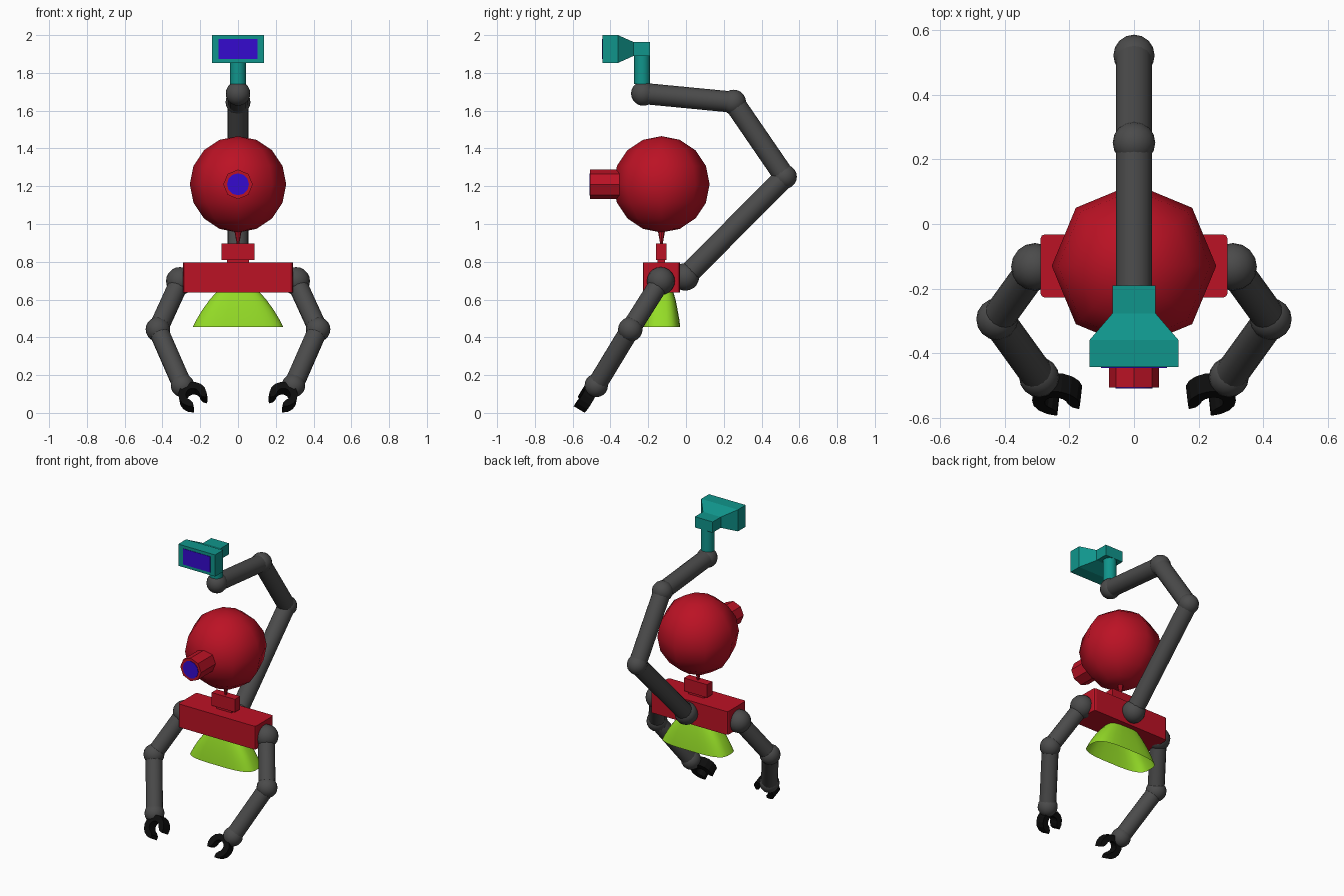
import bpy, bmesh, math
from mathutils import Vector, Matrix

if "Cube" in bpy.data.objects:
    bpy.data.objects.remove(bpy.data.objects["Cube"])

def mat(name, col):
    m = bpy.data.materials.new(name)
    m.diffuse_color = (*col, 1)
    m.use_nodes = True
    m.node_tree.nodes["Principled BSDF"].inputs["Base Color"].default_value = m.diffuse_color
    return m

RED = mat("red", (0.50, 0.006, 0.018))
TEAL = mat("teal", (0.005, 0.30, 0.26))
LIME = mat("lime", (0.30, 0.72, 0.02))
BLUE = mat("blue", (0.035, 0.003, 0.62))
DARK = mat("dark_grey", (0.07, 0.07, 0.07))
BLACK = mat("black", (0.004, 0.004, 0.004))

def finish(name, bm, m, angle=None):
    bmesh.ops.recalc_face_normals(bm, faces=bm.faces)
    me = bpy.data.meshes.new(name)
    bm.to_mesh(me)
    bm.free()
    ob = bpy.data.objects.new(name, me)
    bpy.context.collection.objects.link(ob)
    me.materials.append(m)
    if angle:
        bpy.ops.object.select_all(action='DESELECT')
        ob.select_set(True)
        bpy.context.view_layer.objects.active = ob
        bpy.ops.object.shade_smooth_by_angle(angle=math.radians(angle))
    return ob

def loft(name, rings, m, caps=(True, True), angle=None, closed=False):
    bm = bmesh.new()
    vs = [[bm.verts.new(p) for p in r] for r in rings]
    n = len(vs[0])
    pairs = list(zip(vs, vs[1:])) + ([(vs[-1], vs[0])] if closed else [])
    for a, b in pairs:
        for i in range(n):
            j = (i + 1) % n
            bm.faces.new((a[i], a[j], b[j], b[i]))
    if caps[0]:
        bm.faces.new(vs[0])
    if caps[1]:
        bm.faces.new(vs[-1])
    return finish(name, bm, m, angle)

def box(name, lo, hi, m, bevel=0):
    bm = bmesh.new()
    bmesh.ops.create_cube(bm, size=1)
    lo, hi = Vector(lo), Vector(hi)
    for v in bm.verts:
        v.co = Vector([(lo[i] + hi[i]) / 2 + v.co[i] * (hi[i] - lo[i]) for i in range(3)])
    if bevel:
        edges = [e for e in bm.edges if abs(e.verts[0].co.z - e.verts[1].co.z) > 0.01]
        bmesh.ops.bevel(bm, geom=edges, offset=bevel, segments=2, profile=0.5, affect='EDGES')
    return finish(name, bm, m)

def ball(name, c, r, m, seg=16, rings=10):
    bm = bmesh.new()
    bmesh.ops.create_uvsphere(bm, u_segments=seg, v_segments=rings, radius=r,
                              matrix=Matrix.Translation(c))
    return finish(name, bm, m, 60)

def rod(name, a, b, r1, r2, m, seg=16, angle=40):
    a, b = Vector(a), Vector(b)
    d = b - a
    bm = bmesh.new()
    bmesh.ops.create_cone(bm, cap_ends=True, segments=seg, radius1=r1, radius2=r2, depth=d.length,
                          matrix=Matrix.Translation((a + b) / 2) @ d.to_track_quat('Z', 'Y').to_matrix().to_4x4())
    return finish(name, bm, m, angle)

YC = -0.13

# Head, eye tube and neck
ball("head", (0, YC, 1.21), 0.255, RED, 8, 8)
rod("eye_tube", (0, -0.3, 1.21), (0, -0.507, 1.21), 0.078, 0.078, RED, 8)
rod("eye_lens", (0, -0.49, 1.21), (0, -0.51, 1.21), 0.058, 0.058, BLUE, 12)
rod("neck_spike", (0, YC, 0.88), (0, YC, 0.98), 0.004, 0.022, RED, 8)
box("neck_block", (-0.087, -0.158, 0.81), (0.087, -0.102, 0.898), RED)
box("neck_base", (-0.058, -0.15, 0.78), (0.058, -0.11, 0.815), RED)

# Torso
box("torso", (-0.29, -0.228, 0.637), (0.29, -0.032, 0.795), RED, 0.014)

# Open flared skirt
def oval(hx, hy, z):
    out = []
    for i in range(24):
        t = math.tau * (i + 0.5) / 24
        c, s = math.cos(t), math.sin(t)
        out.append((hx * math.copysign(abs(c) ** 0.6, c), YC + hy * math.copysign(abs(s) ** 0.6, s), z))
    return out
loft("skirt", [oval(*p) for p in ((0.11, 0.062, 0.645), (0.15, 0.075, 0.60), (0.19, 0.086, 0.545),
                                  (0.22, 0.095, 0.495), (0.24, 0.1, 0.455))], LIME, (True, False), 40)

# Jointed limbs: balls at the joints, rods between
def limb(name, pts, radii, rod_r):
    for i, (p, r) in enumerate(zip(pts, radii)):
        ball(f"{name}_joint_{i}", p, r, DARK)
    for i, (a, b) in enumerate(zip(pts, pts[1:])):
        rod(f"{name}_link_{i}", a, b, rod_r, rod_r, DARK)

limb("boom", [(0, -0.003, 0.72), (0, 0.523, 1.25), (0, 0.252, 1.645), (0, -0.226, 1.691)],
     [0.073, 0.064, 0.066, 0.065], 0.056)

def claw(name, s):
    u = Vector((0.6, -0.45, -0.65)).normalized()
    w = Vector((0.1, 0.85, -0.5))
    w = (w - w.dot(u) * u).normalized()
    v = w.cross(u)
    c = Vector((-0.238, -0.528, 0.083))
    rings = []
    for i in range(13):
        t = math.radians(35 + 290 * i / 12)
        inner = 0.052 if i in (0, 12) else 0.036
        ring = []
        for r, h in ((inner, -1), (0.075, -1), (0.075, 1), (inner, 1)):
            p = c + (u * math.cos(t) + v * math.sin(t)) * r + w * h * 0.033
            ring.append((-s * p.x, p.y, p.z))
        rings.append(ring)
    loft(name, rings, BLACK)

for side, s in (("left", 1), ("right", -1)):
    limb(f"{side}_arm", [(s * 0.307, -0.133, 0.698), (s * 0.424, -0.295, 0.442), (s * 0.294, -0.475, 0.145)],
         [0.074, 0.065, 0.062], 0.052)
    claw(f"{side}_claw", s)

# Camera head on a post
rod("camera_post", (0, -0.232, 1.74), (0, -0.232, 1.91), 0.042, 0.042, TEAL)
def rect(hx, y, z0, z1):
    return [(-hx, y, z0), (hx, y, z0), (hx, y, z1), (-hx, y, z1)]
loft("camera_body", [rect(0.067, -0.19, 1.89, 1.963), rect(0.067, -0.277, 1.89, 1.963),
                     rect(0.138, -0.36, 1.853, 2.0), rect(0.138, -0.443, 1.853, 2.0)], TEAL)
box("camera_screen", (-0.102, -0.446, 1.873), (0.102, -0.43, 1.98), BLUE)
